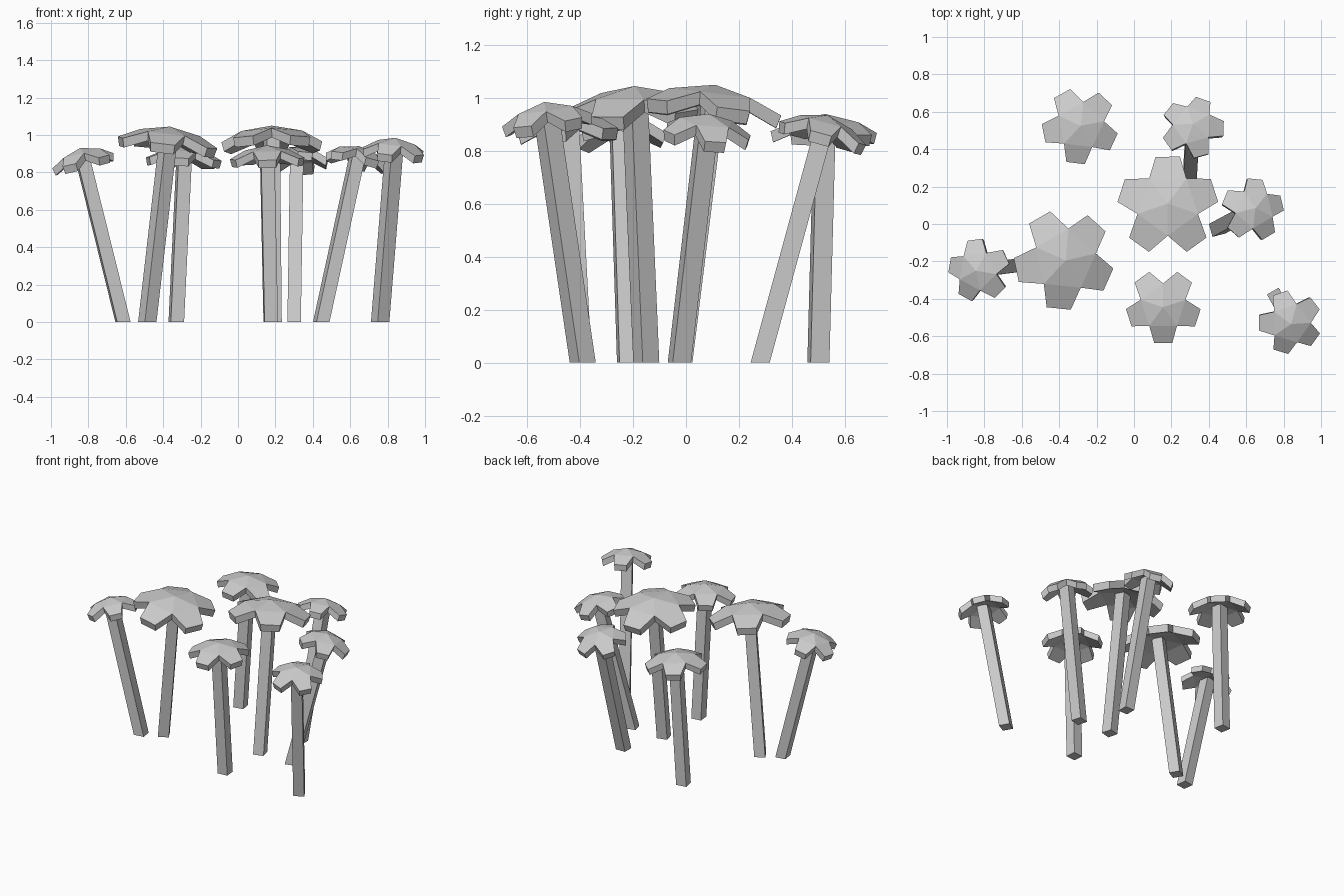
import bpy, bmesh
from math import sin, cos, radians
from mathutils import Vector, Matrix

if "Cube" in bpy.data.objects:
    bpy.data.objects.remove(bpy.data.objects["Cube"])


def make_object(name, bm):
    bmesh.ops.recalc_face_normals(bm, faces=bm.faces)
    me = bpy.data.meshes.new(name)
    bm.to_mesh(me)
    bm.free()
    ob = bpy.data.objects.new(name, me)
    bpy.context.collection.objects.link(ob)
    return ob


# five-petal bloom: shallow pentagon dome with a drooping petal on each side
def bloom(name, apex, axis, R, turn, drop, thick):
    bm = bmesh.new()

    def pt(r, deg, z):
        a = radians(deg)
        return bm.verts.new((r * cos(a), r * sin(a), z))

    def layer(z, s):
        top = bm.verts.new((0, 0, z))
        notch = [pt(R * .63 * s, turn + 72 * i - 36, z - drop * .4) for i in range(5)]
        tips = [[pt(R * s, turn + 72 * i + d, z - drop) for d in (-14, 14)] for i in range(5)]
        rim = []
        for i in range(5):
            a, b = notch[i], notch[(i + 1) % 5]
            bm.faces.new((top, a, b))
            bm.faces.new((a, tips[i][0], tips[i][1], b))
            rim += [a, *tips[i]]
        return rim

    up, low = layer(0, 1), layer(-thick, .95)
    for i in range(15):
        j = (i + 1) % 15
        bm.faces.new((up[i], low[i], low[j], up[j]))
    rot = Vector((0, 0, 1)).rotation_difference(axis).to_matrix().to_4x4()
    bm.transform(Matrix.Translation(apex) @ rot)
    return make_object(name, bm)


# square stem, cut level with the ground, leaning to the bloom
def stem(name, foot, top, half, turn):
    bm = bmesh.new()
    rings = []
    for c in (foot, top):
        rings.append([bm.verts.new(c + Vector((half * 1.414 * cos(radians(turn + 45 + 90 * i)),
                                               half * 1.414 * sin(radians(turn + 45 + 90 * i)), 0)))
                      for i in range(4)])
    a, b = rings
    bm.faces.new(a)
    bm.faces.new(b)
    for i in range(4):
        j = (i + 1) % 4
        bm.faces.new((a[i], a[j], b[j], b[i]))
    return make_object(name, bm)


# foot x, y; bloom apex x, y, z; bloom radius; bloom turn; stem turn
plants = [
    ((-.33, .50), (-.285, .525, .94), .205, 119, 10),
    ((.30, .28), (.315, .535, .935), .170, 70, 0),
    ((.19, -.02), (.18, .11, 1.05), .270, 90, 15),
    ((.445, -.025), (.65, .085, .94), .170, 85, 15),
    ((-.485, -.15), (-.365, -.195, 1.045), .270, 120, 30),
    ((-.615, -.22), (-.845, -.25, .93), .170, 98, 8),
    ((.175, -.395), (.155, -.445, .945), .200, 270, 5),
    ((.76, -.39), (.84, -.535, .985), .172, 325, 30),
]
for n, (f, a, R, turn, sturn) in enumerate(plants, 1):
    foot, apex = Vector((*f, 0)), Vector(a)
    axis = (apex - foot).normalized()
    big = R > .25
    bloom(f"bloom_{n}", apex, axis, R, turn, .085 if big else .07, .05 if big else .042)
    stem(f"stem_{n}", foot, apex - axis * .055, .036, sturn)
